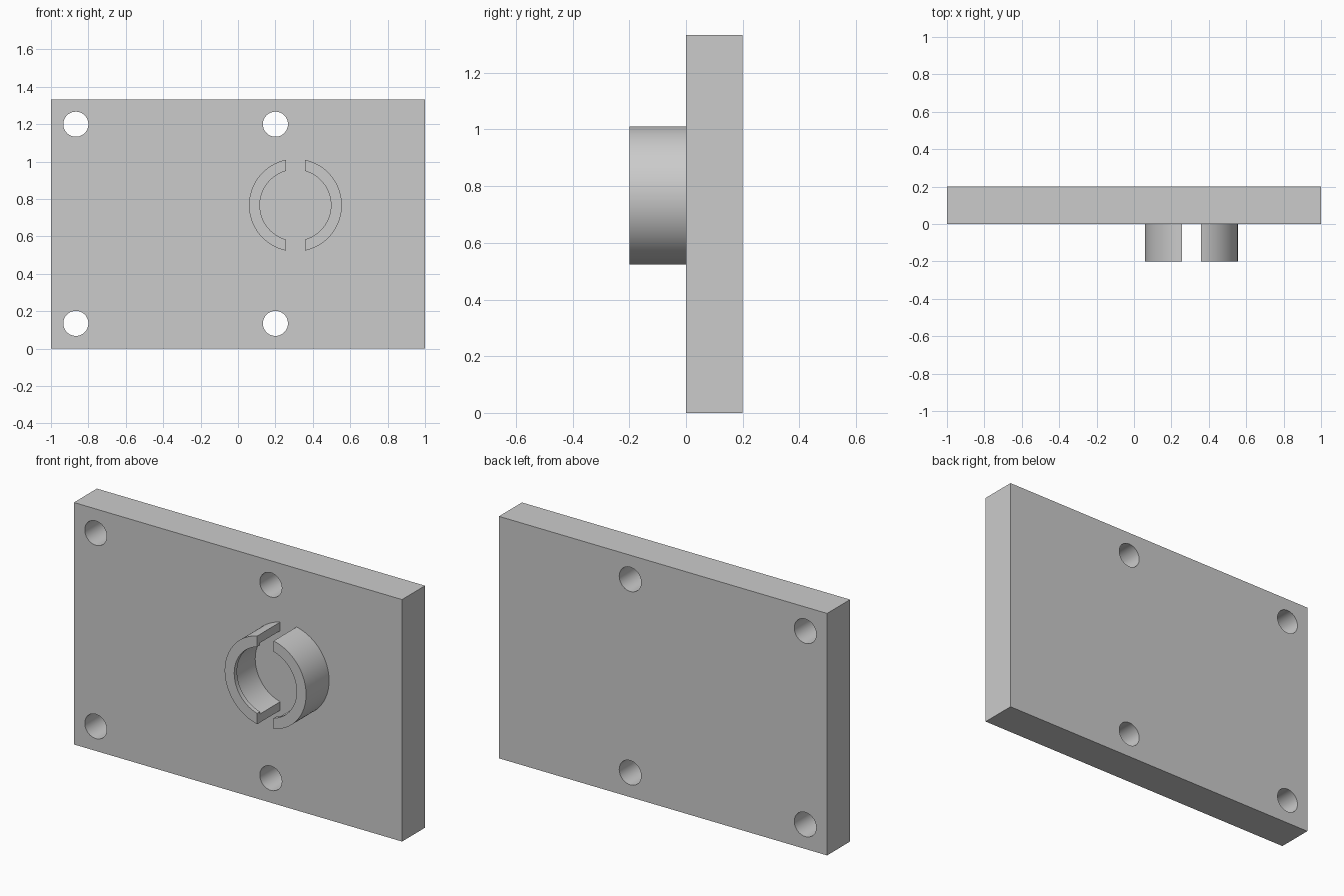
import bpy, bmesh, math
from mathutils import Matrix, Vector

default = bpy.data.objects.get("Cube")
if default:
    bpy.data.objects.remove(default, do_unlink=True)

grey = bpy.data.materials.new("plain grey")
grey.use_nodes = True
grey.diffuse_color = (0.6, 0.6, 0.6, 1)
grey.node_tree.nodes["Principled BSDF"].inputs["Base Color"].default_value = (0.6, 0.6, 0.6, 1)

WIDTH, HEIGHT, THICK = 2.0, 1.333, 0.2
HOLE_R = 0.067
RING_X, RING_Z = 0.307, 0.767
HALF_SLOT = 0.05


def make_object(name, bm):
    bmesh.ops.recalc_face_normals(bm, faces=bm.faces)
    mesh = bpy.data.meshes.new(name)
    bm.to_mesh(mesh)
    bm.free()
    mesh.materials.append(grey)
    obj = bpy.data.objects.new(name, mesh)
    bpy.context.collection.objects.link(obj)
    return obj


def activate(obj):
    bpy.ops.object.select_all(action='DESELECT')
    obj.select_set(True)
    bpy.context.view_layer.objects.active = obj


def smooth(obj):
    activate(obj)
    bpy.ops.object.shade_smooth_by_angle(angle=math.radians(30))


# Mounting plate
bm = bmesh.new()
bmesh.ops.create_cube(bm, size=1)
bmesh.ops.scale(bm, vec=(WIDTH, THICK, HEIGHT), verts=bm.verts)
bmesh.ops.translate(bm, vec=(0, THICK / 2, HEIGHT / 2), verts=bm.verts)
plate = make_object("mounting_plate", bm)

# Four screw holes drilled through the plate
bm = bmesh.new()
for x in (-0.867, 0.2):
    for z in (0.135, 1.2):
        place = Matrix.Translation((x, THICK / 2, z)) @ Matrix.Rotation(math.pi / 2, 4, 'X')
        bmesh.ops.create_cone(bm, cap_ends=True, segments=48, radius1=HOLE_R,
                              radius2=HOLE_R, depth=THICK * 2, matrix=place)
drill = make_object("hole_cutter", bm)
drill.hide_render = True
cut = plate.modifiers.new("screw holes", 'BOOLEAN')
cut.operation = 'DIFFERENCE'
cut.solver = 'EXACT'
cut.object = drill
activate(plate)
bpy.ops.object.modifier_apply(modifier=cut.name)
bpy.data.objects.remove(drill, do_unlink=True)
smooth(plate)

# Split collar: (radius, y) section with a small inner lip at the front
SECTION = [(0.248, 0.003), (0.248, -0.2), (0.19, -0.2),
           (0.19, -0.175), (0.202, -0.175), (0.202, 0.003)]


def collar_half(name, side, steps=48):
    bm = bmesh.new()
    rows = []
    for i in range(steps + 1):
        row = []
        for r, y in SECTION:
            # Sweep limit chosen so that the slot walls stay parallel
            a = math.acos(HALF_SLOT / r) * (2 * i / steps - 1)
            limit = math.asin(HALF_SLOT / r)
            a = (math.pi / 2 - limit) * (2 * i / steps - 1)
            row.append(bm.verts.new(Vector((RING_X + side * r * math.cos(a), y,
                                            RING_Z + r * math.sin(a)))))
        rows.append(row)
    n = len(SECTION)
    for lower, upper in zip(rows, rows[1:]):
        for j in range(n):
            k = (j + 1) % n
            bm.faces.new((lower[j], lower[k], upper[k], upper[j]))
    bm.faces.new(rows[0])
    bm.faces.new(rows[-1])
    smooth(make_object(name, bm))


collar_half("collar_left", 1)
collar_half("collar_right", -1)
